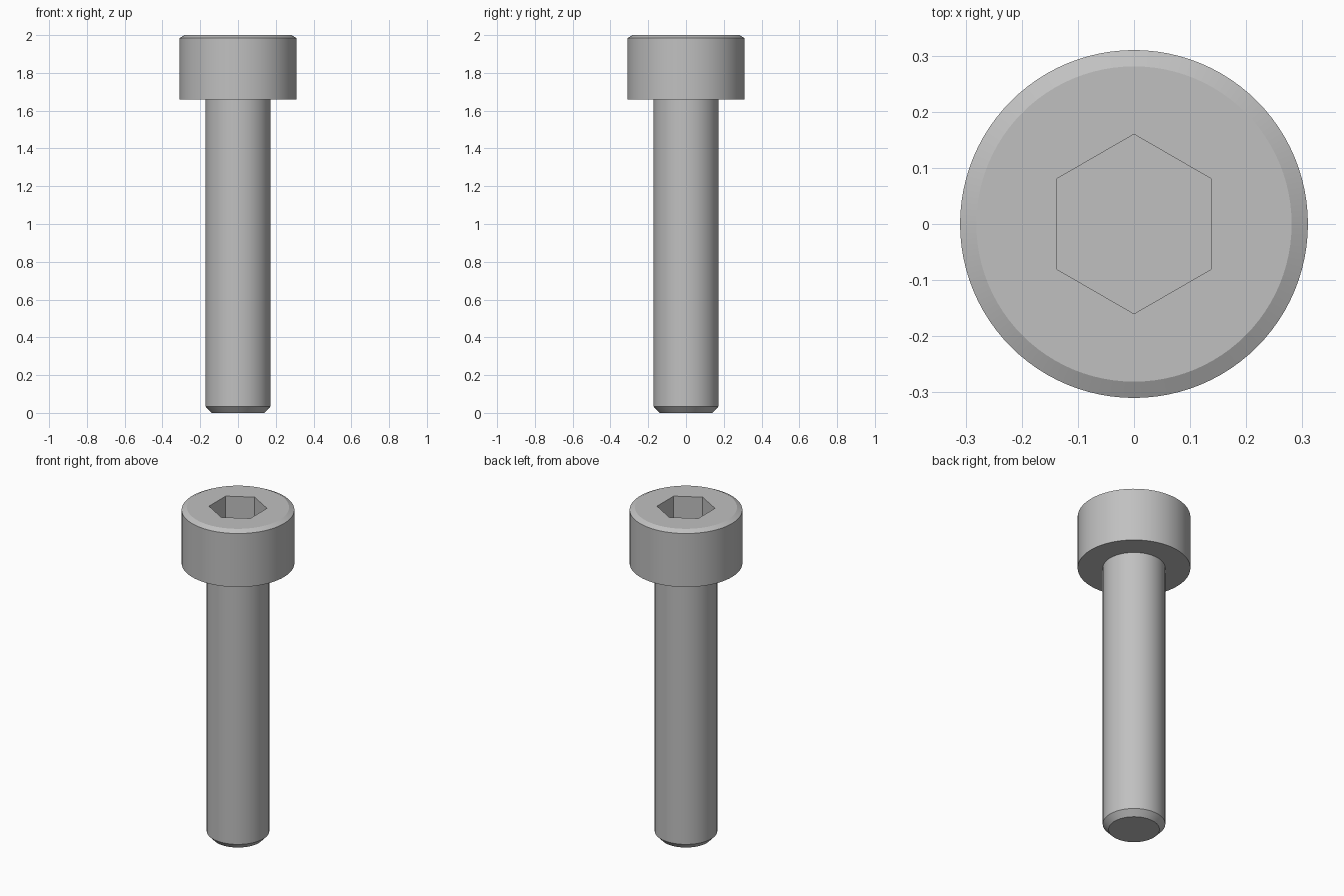
import bpy
import bmesh
import math

cube = bpy.data.objects.get("Cube")
if cube:
    bpy.data.objects.remove(cube, do_unlink=True)

SEGMENTS = 96
SOCKET_RADIUS = 0.16
SOCKET_DEPTH = 0.17

# Plain steel
steel = bpy.data.materials.new("steel_grey")
steel.use_nodes = True
colour = (0.53, 0.53, 0.53, 1)
steel.diffuse_color = colour
steel.node_tree.nodes["Principled BSDF"].inputs["Base Color"].default_value = colour


def lathe(name, profile, sides, start=0.0):
    """Closed solid of revolution from (radius, height) points, bottom to top."""
    bm = bmesh.new()
    rings = []
    for r, z in profile:
        angles = [start + math.tau * i / sides for i in range(sides)]
        rings.append([bm.verts.new((r * math.cos(a), r * math.sin(a), z)) for a in angles])
    for low, high in zip(rings, rings[1:]):
        for i in range(sides):
            j = (i + 1) % sides
            bm.faces.new((low[i], low[j], high[j], high[i]))
    bm.faces.new(rings[0][::-1])
    bm.faces.new(rings[-1])
    mesh = bpy.data.meshes.new(name)
    bm.to_mesh(mesh)
    bm.free()
    mesh.materials.append(steel)
    obj = bpy.data.objects.new(name, mesh)
    bpy.context.collection.objects.link(obj)
    return obj


# Shank with chamfered tip, and cylindrical head with chamfered rim
screw = lathe("socket_head_screw", [
    (0.14, 0), (0.172, 0.034),
    (0.172, 1.66), (0.31, 1.66),
    (0.31, 1.985), (0.281, 2),
], SEGMENTS)

# Hexagonal drive socket
cutter = lathe("socket_cutter", [
    (SOCKET_RADIUS, 2 - SOCKET_DEPTH), (SOCKET_RADIUS, 2.1),
], 6, math.pi / 2)
cutter.hide_render = True

cut = screw.modifiers.new("hex_socket", "BOOLEAN")
cut.operation = "DIFFERENCE"
cut.solver = "EXACT"
cut.object = cutter

bpy.ops.object.select_all(action="DESELECT")
screw.select_set(True)
bpy.context.view_layer.objects.active = screw
bpy.ops.object.modifier_apply(modifier=cut.name)
bpy.data.objects.remove(cutter, do_unlink=True)

# Smooth barrel, crisp edges
bpy.ops.object.shade_smooth_by_angle(angle=math.radians(20))
